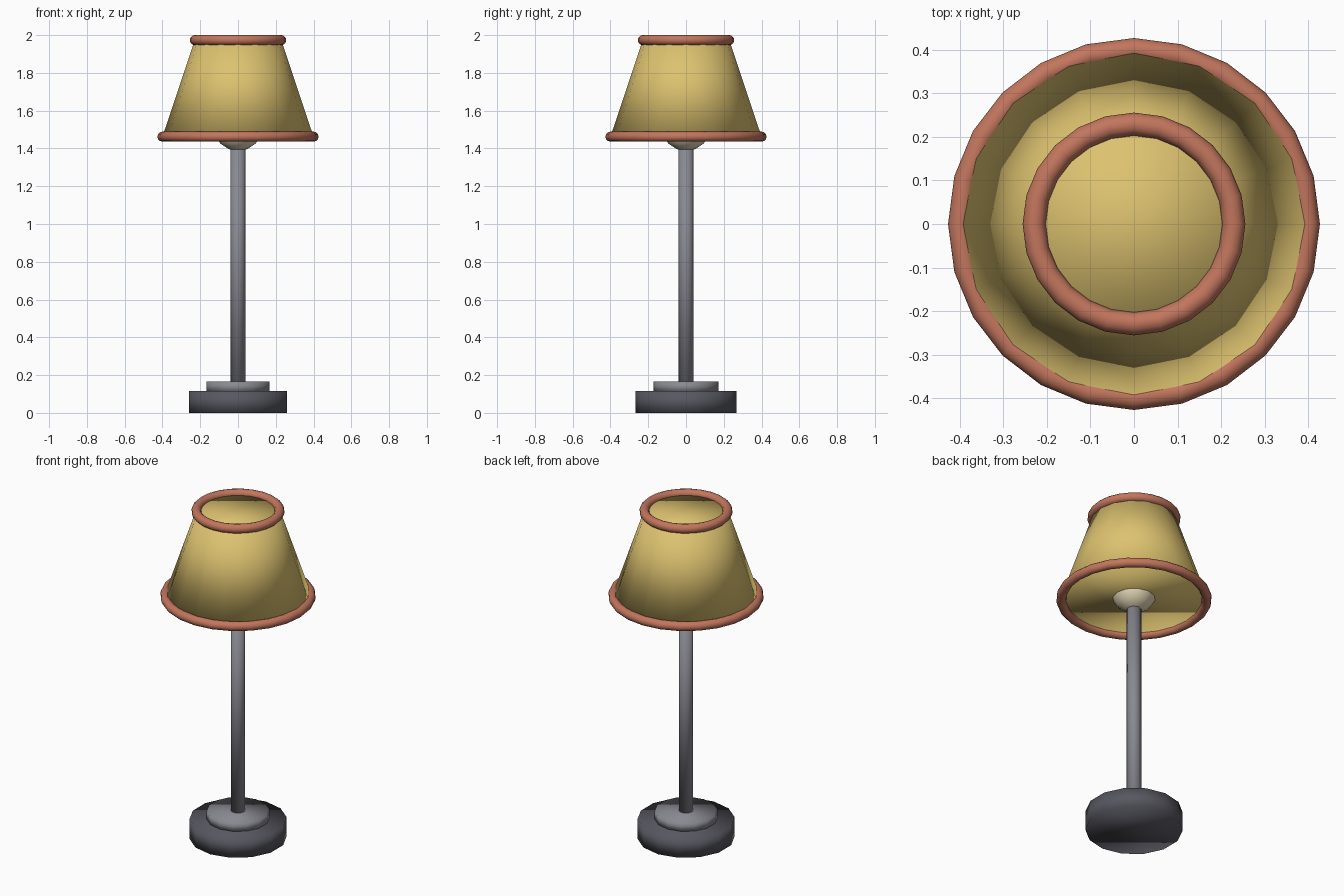
import bpy

cube = bpy.data.objects.get("Cube")
if cube:
    bpy.data.objects.remove(cube, do_unlink=True)


def make_material(name, rgb):
    mat = bpy.data.materials.new(name)
    mat.use_nodes = True
    color = (*rgb, 1.0)
    mat.diffuse_color = color
    mat.node_tree.nodes["Principled BSDF"].inputs["Base Color"].default_value = color
    return mat


def finish(name, mat):
    """Name the active object, colour it and shade it smooth."""
    obj = bpy.context.object
    obj.name = name
    obj.data.materials.append(mat)
    bpy.ops.object.shade_smooth()
    return obj


def frustum(name, mat, sides, r_bottom, r_top, z_bottom, z_top):
    bpy.ops.mesh.primitive_cone_add(
        vertices=sides, radius1=r_bottom, radius2=r_top,
        depth=z_top - z_bottom, location=(0, 0, (z_bottom + z_top) / 2))
    return finish(name, mat)


def ring(name, mat, radius, z):
    bpy.ops.mesh.primitive_torus_add(
        major_radius=radius, minor_radius=TRIM, major_segments=24,
        minor_segments=12, location=(0, 0, z))
    return finish(name, mat)


dark_metal = make_material("dark metal", (0.095, 0.095, 0.118))
grey_metal = make_material("grey metal", (0.25, 0.25, 0.285))
fabric = make_material("yellow fabric", (0.72, 0.54, 0.16))
trim = make_material("terracotta trim", (0.54, 0.18, 0.11))
glass = make_material("cream glass", (0.80, 0.70, 0.48))

TRIM = 0.0265
SHADE_LOW, SHADE_HIGH = 1.4625, 2 - TRIM
R_LOW, R_HIGH = 0.40, 0.229

# Stepped foot and stem
frustum("base", dark_metal, 14, 0.267, 0.267, 0, 0.115)
frustum("base_collar", grey_metal, 14, 0.172, 0.172, 0.11, 0.165)
frustum("stem", grey_metal, 8, 0.04, 0.04, 0.15, 1.45)

# Bulb peeking out under the shade
bpy.ops.mesh.primitive_uv_sphere_add(
    segments=12, ring_count=8, radius=0.131, location=(0, 0, 1.518))
finish("bulb", glass)

# Closed shade with a trim ring on each rim
frustum("shade", fabric, 16, R_LOW, R_HIGH, SHADE_LOW, SHADE_HIGH)
ring("lower_trim", trim, R_LOW, SHADE_LOW)
ring("upper_trim", trim, R_HIGH, SHADE_HIGH)
